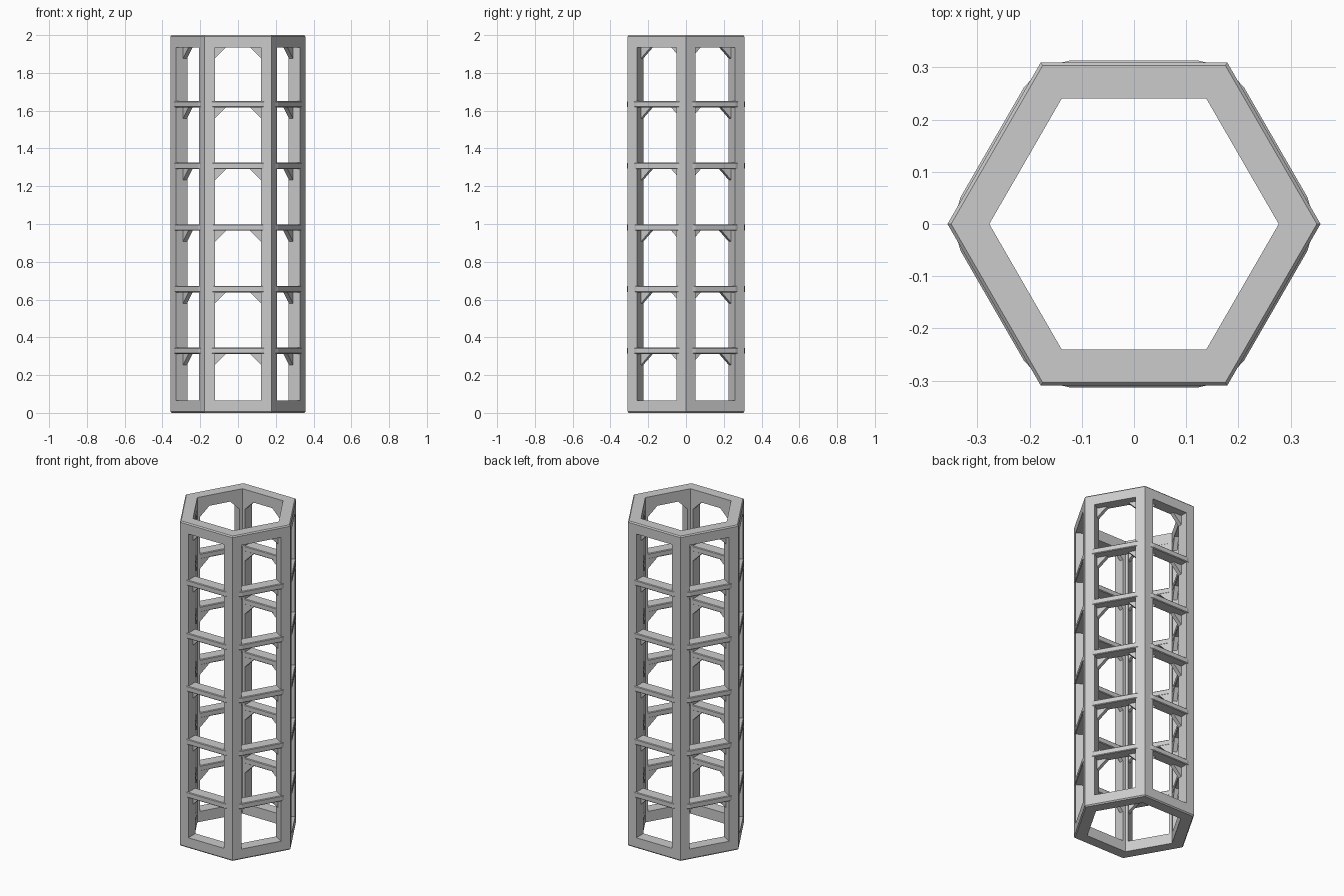
import bpy, bmesh
from math import cos, sin, pi, radians, sqrt
from mathutils import Matrix, Vector

if "Cube" in bpy.data.objects:
    bpy.data.objects.remove(bpy.data.objects["Cube"])

R_OUT, R_IN, H = 0.357, 0.277, 2.0      # hexagon corner radii, tower height
A_OUT, A_IN = R_OUT * cos(pi / 6), R_IN * cos(pi / 6)
BAND, POST = 0.065, 0.057               # end ring height, post width on each face
RAILS = [0.329 + 0.3263 * i for i in range(5)]
RAIL_H = 0.034


def finish(name, bm, bevel=0):
    bmesh.ops.recalc_face_normals(bm, faces=bm.faces)
    me = bpy.data.meshes.new(name)
    bm.to_mesh(me)
    bm.free()
    ob = bpy.data.objects.new(name, me)
    bpy.context.collection.objects.link(ob)
    if bevel:
        m = ob.modifiers.new("bevel", 'BEVEL')
        m.width, m.segments = bevel, 1
        m.limit_method, m.angle_limit = 'ANGLE', radians(50)
    return ob


def extrude(bm, pts, vec, mat):
    """Extrude a flat outline along vec, then transform it."""
    f = bm.faces.new([bm.verts.new(mat @ Vector(p)) for p in pts])
    g = bmesh.ops.extrude_face_region(bm, geom=[f])["geom"]
    vs = [v for v in g if isinstance(v, bmesh.types.BMVert)]
    bmesh.ops.translate(bm, verts=vs, vec=mat.to_3x3() @ Vector(vec))


def ring(name, profile):
    """Sweep a closed (radius, z) profile around the hexagon."""
    bm = bmesh.new()
    loops = [[bm.verts.new((r * cos(k * pi / 3), r * sin(k * pi / 3), z)) for r, z in profile]
             for k in range(6)]
    n = len(profile)
    for k in range(6):
        a, b = loops[k], loops[(k + 1) % 6]
        for i in range(n):
            j = (i + 1) % n
            bm.faces.new((a[i], a[j], b[j], b[i]))
    return finish(name, bm)


# End rings with a small chamfer on the outer rim
c = 0.007
prof = [(R_IN, 0), (R_OUT - c, 0), (R_OUT, c), (R_OUT, BAND), (R_IN, BAND)]
ring("bottom_ring", prof)
ring("top_ring", [(r, H - z) for r, z in prof])

# Corner posts: six angled columns, window reveals square to each face
half = R_OUT / 2 - POST                 # half window width
bm = bmesh.new()
e, n = Vector((-0.5, sqrt(3) / 2, 0)), Vector((sqrt(3) / 2, 0.5, 0))
depth = A_OUT - A_IN
p1 = Vector((R_OUT, 0, 0)) + e * POST
p2 = p1 - n * depth
z0 = BAND
plan = [(R_OUT, 0, z0), (p1.x, p1.y, z0), (p2.x, p2.y, z0), (R_IN, 0, z0),
        (p2.x, -p2.y, z0), (p1.x, -p1.y, z0)]
for k in range(6):
    extrude(bm, plan, (0, 0, H - 2 * BAND), Matrix.Rotation(k * pi / 3, 4, 'Z'))
finish("corner_posts", bm)

# Cross rails on every face, standing slightly proud of the posts
bm = bmesh.new()
for k in range(6):
    rot = Matrix.Rotation(k * pi / 3, 4, 'Z')
    for z in RAILS:
        zb = z - RAIL_H / 2
        o = A_OUT + 0.004
        extrude(bm, [(-0.155, A_OUT - 0.004, zb), (-half, o, zb), (half, o, zb),
                     (0.155, A_OUT - 0.004, zb), (half + 0.01, A_IN, zb),
                     (-half - 0.01, A_IN, zb)], (0, 0, RAIL_H), rot)
finish("cross_rails", bm, 0.004)

# Triangular corner gussets under each rail and the top ring, near the inner side
bm = bmesh.new()
G = 0.058
for k in range(6):
    rot = Matrix.Rotation(k * pi / 3, 4, 'Z')
    for z in [r - RAIL_H / 2 for r in RAILS] + [H - BAND]:
        for s in (-1, 1):
            y = A_IN + 0.001
            extrude(bm, [(s * (half + 0.004), y, z + 0.005), (s * (half - G), y, z + 0.005),
                         (s * (half - G), y, z), (s * half, y, z - G),
                         (s * (half + 0.004), y, z - G)], (0, 0.025, 0), rot)
finish("corner_gussets", bm)
